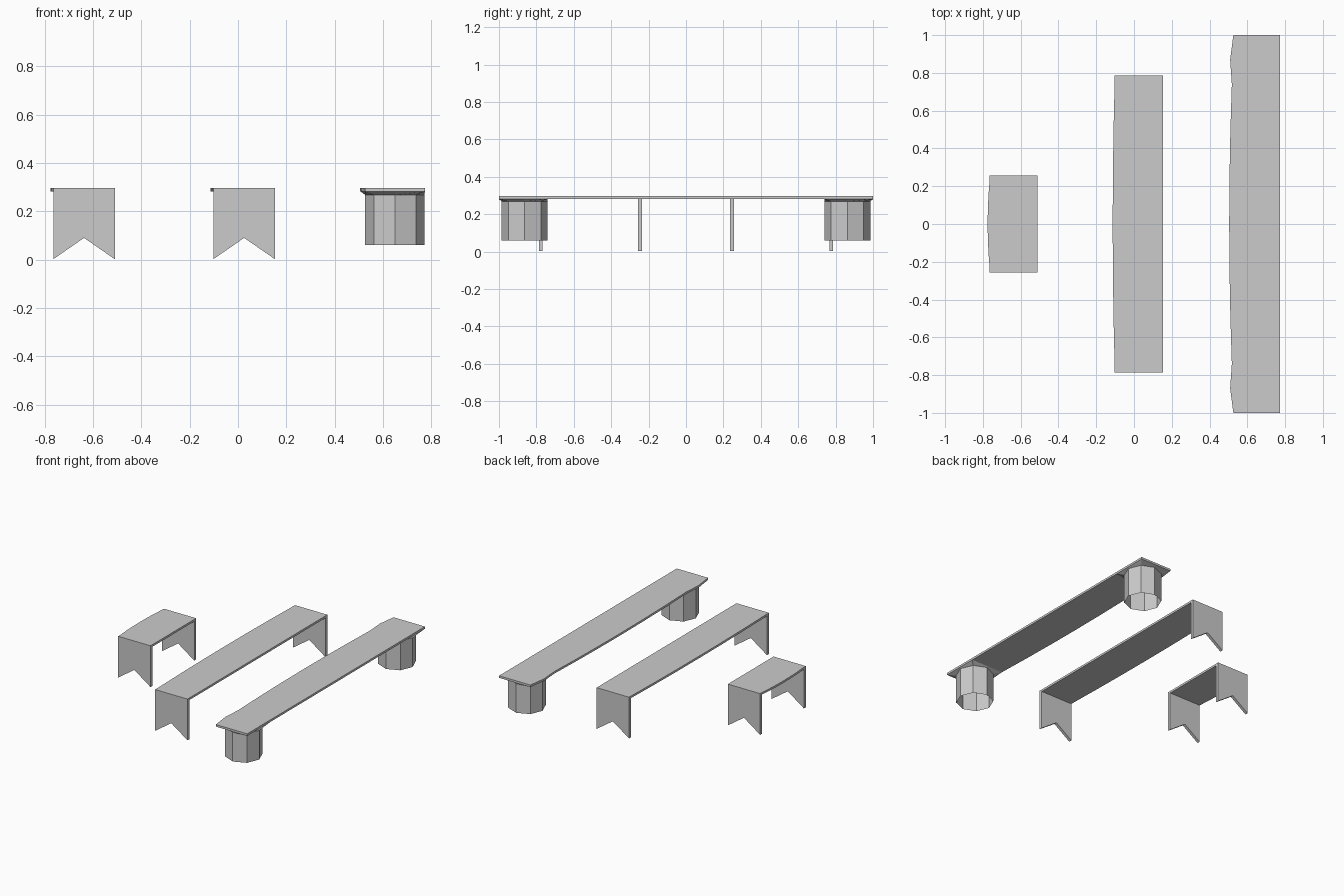
import bpy
from math import cos, sin, pi

if "Cube" in bpy.data.objects:
    bpy.data.objects.remove(bpy.data.objects["Cube"])

TOP, UNDER = 0.296, 0.281


def make_mesh(name, verts, faces):
    mesh = bpy.data.meshes.new(name)
    mesh.from_pydata(verts, [], faces)
    mesh.update()
    obj = bpy.data.objects.new(name, mesh)
    bpy.context.collection.objects.link(obj)
    return obj


def prism(name, low, high):
    """Solid between two matching outlines (counter-clockwise from the high side)."""
    n = len(low)
    sides = [(i, (i + 1) % n, (i + 1) % n + n, i + n) for i in range(n)]
    caps = [tuple(reversed(range(n))), tuple(range(n, 2 * n))]
    return make_mesh(name, low + high, sides + caps)


def slab(name, outline):
    return prism(name, [(x, y, UNDER) for x, y in outline],
                 [(x, y, TOP) for x, y in outline])


def bowed_edge(x, half, bow, steps=6):
    """Left edge running from +y to -y, bulging towards -x."""
    ts = [1 - 2 * i / steps for i in range(steps + 1)]
    return [(x - bow * (1 - t * t), half * t) for t in ts]


def panel_bench(name, x0, x1, half):
    # Seat with a gently bowed left edge
    inner = half - 0.021
    slab(name + "_seat", [(x1, -inner), (x1, inner)] + bowed_edge(x0, inner, 0.011))
    # End panels with a notched foot
    mid = (x0 + x1) / 2
    profile = [(x0, 0.002), (mid, 0.09), (x1, 0.002), (x1, TOP), (x0, TOP)]
    for side, y in (("front", -half), ("back", half - 0.021)):
        prism(f"{name}_{side}_panel", [(x, y + 0.021, z) for x, z in profile],
              [(x, y, z) for x, z in profile])


panel_bench("short_bench", -0.764, -0.51, 0.257)
panel_bench("medium_bench", -0.102, 0.153, 0.787)

# Long bench seat, widened over the legs
X1, XL = 0.773, 0.526
slab("long_bench_seat",
     [(X1, -1), (X1, 1), (XL, 1), (0.509, 0.87)]
     + bowed_edge(0.518, 0.74, 0.014)
     + [(0.509, -0.87), (XL, -1)])

# Hollow eight-sided legs flaring out to the seat corners
for side, s in (("front", -1), ("back", 1)):
    cx, cy, r = 0.649, 0.863, 0.123
    octagon = [(cx + r * cos(i * pi / 4), s * (cy + r * sin(i * pi / 4))) for i in range(8)]
    flare = [(X1, 0.87), (X1, 1), (cx, 1), (XL, 1),
             (0.509, 0.87), (0.518, 0.74), (cx, 0.74), (X1, 0.74)]
    verts = [(x, y, 0.06) for x, y in octagon] + [(x, y, 0.268) for x, y in octagon]
    verts += [(x, s * y, UNDER) for x, y in flare]
    faces = []
    for ring in (0, 8):
        for i in range(8):
            j = (i + 1) % 8
            quad = (ring + i, ring + j, ring + 8 + j, ring + 8 + i)
            faces.append(quad if s > 0 else quad[::-1])
    make_mesh(f"long_bench_{side}_leg", verts, faces)
